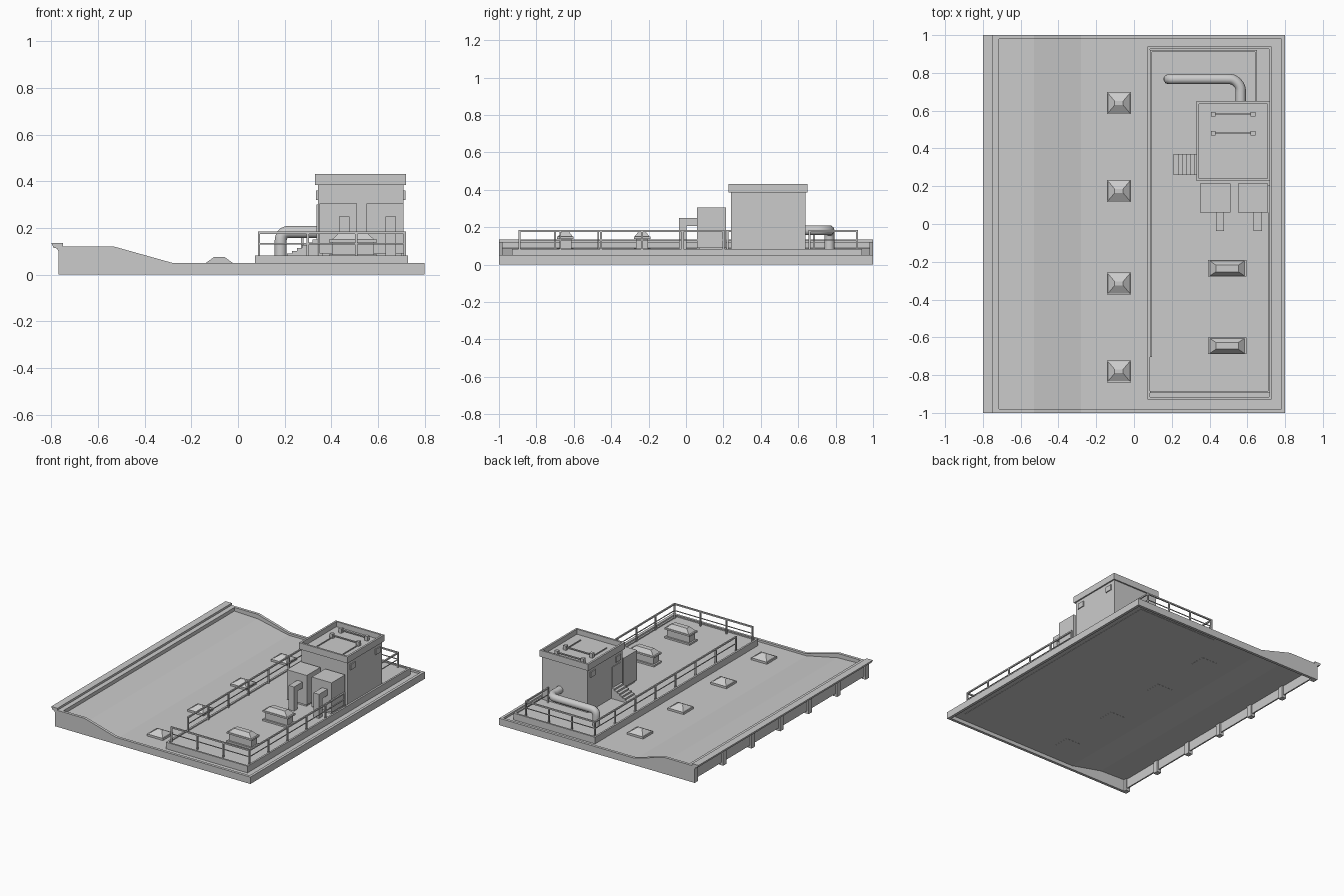
import bpy
import bmesh
from mathutils import Matrix, Vector

default_cube = bpy.data.objects.get("Cube")
if default_cube:
    bpy.data.objects.remove(default_cube, do_unlink=True)


def finish(name, bm):
    bmesh.ops.recalc_face_normals(bm, faces=bm.faces)
    mesh = bpy.data.meshes.new(name)
    bm.to_mesh(mesh)
    bm.free()
    obj = bpy.data.objects.new(name, mesh)
    bpy.context.collection.objects.link(obj)
    return obj


def add_box(bm, x0, x1, y0, y1, z0, z1):
    centre = Vector((x0 + x1, y0 + y1, z0 + z1)) / 2
    size = Matrix.Diagonal((x1 - x0, y1 - y0, z1 - z0, 1))
    return bmesh.ops.create_cube(bm, size=1, matrix=Matrix.Translation(centre) @ size)["verts"]


def boxes(name, *limits):
    bm = bmesh.new()
    for limit in limits:
        add_box(bm, *limit)
    return finish(name, bm)


def ring(name, x0, x1, y0, y1, z0, z1, t):
    """Four walls of thickness t around a rectangle."""
    return boxes(name,
                 (x0, x1, y0, y0 + t, z0, z1), (x0, x1, y1 - t, y1, z0, z1),
                 (x0, x0 + t, y0 + t, y1 - t, z0, z1), (x1 - t, x1, y0 + t, y1 - t, z0, z1))


def prism(name, outline, y0, y1):
    """Extrude an (x, z) outline along y."""
    bm = bmesh.new()
    face = bm.faces.new([bm.verts.new((x, y0, z)) for x, z in outline])
    moved = bmesh.ops.extrude_face_region(bm, geom=[face])["geom"]
    verts = [v for v in moved if isinstance(v, bmesh.types.BMVert)]
    bmesh.ops.translate(bm, verts=verts, vec=(0, y1 - y0, 0))
    return finish(name, bm)


def skylight(name, x, y, half_x, half_y, ridge_x, ridge_y, base, eave, peak, inset=0):
    """Upstand box with a projecting hipped lid."""
    bm = bmesh.new()
    lip = eave - inset
    add_box(bm, x - half_x + inset, x + half_x - inset,
            y - half_y + inset, y + half_y - inset, base, lip)
    if inset:
        add_box(bm, x - half_x, x + half_x, y - half_y, y + half_y, base, base + inset)
        add_box(bm, x - half_x, x + half_x, y - half_y, y + half_y, lip, eave)
    lid = add_box(bm, x - half_x * .9, x + half_x * .9, y - half_y * .9, y + half_y * .9, eave, peak)
    for v in lid:
        if v.co.z > (eave + peak) / 2:
            v.co.x = x + (ridge_x if v.co.x > x else -ridge_x)
            v.co.y = y + (ridge_y if v.co.y > y else -ridge_y)
    finish(name, bm)


def railing(name, start, end, spans):
    """Posts with a top and a middle rail between two floor points."""
    a, b = Vector(start), Vector(end)
    bm = bmesh.new()
    r = .005
    for i in range(spans + 1):
        p = a.lerp(b, i / spans)
        add_box(bm, p.x - r, p.x + r, p.y - r, p.y + r, FLOOR, RAIL_TOP)
    for z, t in ((RAIL_TOP, r), (.135, r / 2)):
        add_box(bm, min(a.x, b.x) - t, max(a.x, b.x) + t,
                min(a.y, b.y) - t, max(a.y, b.y) + t, z - 2 * t, z)
    finish(name, bm)


FLOOR = .075
RAIL_TOP = .185

# Stepped end parapets and the roof sheet between them
wall = [(-.755, 0), (.8, 0), (.8, .05), (-.28, .05), (-.53, .12), (-.755, .12)]
prism("front_parapet", wall, -1, -.98)
prism("back_parapet", wall, .98, 1)
boxes("left_parapet", (.78, .8, -.98, .98, 0, .05))
slope = [(.78, .035), (-.28, .035), (-.53, .088), (-.75, .095)]
prism("roof_deck", slope + [(x, z - .008) for x, z in reversed(slope)], -.98, .98)

# Decorated right side: cornice, posts and recessed panels
prism("cornice", [(-.8, .135), (-.75, .135), (-.75, .1), (-.77, .1), (-.775, .112), (-.79, .115)], -1, 1)
boxes("right_parapet", (-.755, -.715, -.98, .98, .088, .12))
POSTS = 7
spacing = 1.96 / (POSTS - 1)
post_y = [-.98 + i * spacing for i in range(POSTS)]
boxes("right_posts", *[(-.77, -.735, y - .02, y + .02, 0, .11) for y in post_y])
boxes("right_panels", *[(-.755, -.745, y + .02, y + spacing - .02, .018, .1) for y in post_y[:-1]])

# Raised platform with a low rim
boxes("platform", (.08, .72, -.92, .93, .025, FLOOR))
ring("platform_rim", .072, .728, -.93, .94, .03, .083, .013)

# Railings
railing("front_railing", (.09, -.89), (.715, -.89), 3)
railing("left_railing", (.715, -.89), (.715, .2), 5)
railing("right_railing", (.09, -.7), (.09, .915), 7)
railing("back_railing", (.09, .915), (.645, .915), 3)
railing("back_side_railing", (.645, .66), (.645, .915), 1)

# Skylights
for i, y in enumerate((-.78, -.315, .175, .64)):
    skylight(f"deck_skylight_{i}", -.08, y, .064, .058, .022, .01, .026, .05, .076)
for i, y in enumerate((-.645, -.235)):
    skylight(f"platform_skylight_{i}", .493, y, .102, .044, .06, .018, FLOOR, .15, .178, .012)

# Stair house with a hollow top
boxes("house_walls", (.342, .71, .24, .64, FLOOR, .395))
ring("house_parapet", .33, .72, .228, .65, .385, .432, .014)
for side, x in (("right", .342), ("left", .71)):
    for i, y in enumerate((.295, .585)):
        ring(f"{side}_vent_frame_{i}", x - .008, x + .008, y - .027, y + .027, .32, .36, .006)
boxes("house_door", (.337, .345, .265, .36, .15, .3))

# Fixtures on the house roof
fixtures = [(x, y) for x in (.42, .63) for y in (.48, .58)]
boxes("roof_fixtures", *[(x - .012, x + .012, y - .012, y + .012, .395, .428) for x, y in fixtures])
boxes("roof_rods",
      *[(.42, .63, y - .004, y + .004, .41, .418) for y in (.48, .58)],
      *[(x - .003, x + .003, .31, .48, .395, .402) for x in (.42, .63)])

# Steps up to the door
STEPS = 6
tread = .13 / STEPS
boxes("steps", *[(.21 + i * tread, .21 + (i + 1) * tread, .26, .37, FLOOR, .09 + i * .012)
                 for i in range(STEPS)])

# Air handling units with elbow ducts
for i, x in enumerate((.43, .63)):
    boxes(f"air_unit_{i}", (x - .08, x + .08, .06, .215, .09, .305),
          (x - .07, x + .07, .07, .205, FLOOR, .09))
    d = x + .025
    boxes(f"unit_duct_{i}", (d - .022, d + .022, -.038, .06, .205, .25),
          (d - .022, d + .022, -.038, .002, FLOOR, .205))

# Bent pipe from the house wall down to the platform
curve = bpy.data.curves.new("bent_pipe", "CURVE")
curve.dimensions = "3D"
curve.bevel_depth = .027
curve.bevel_resolution = 3
spline = curve.splines.new("BEZIER")
path = [((.565, .63, .183), (0, 1, 0)), ((.565, .71, .183), (0, 1, 0)),
        ((.51, .767, .183), (-1, 0, 0)), ((.22, .767, .183), (-1, 0, 0)),
        ((.183, .767, .145), (0, 0, -1)), ((.183, .767, .07), (0, 0, -1))]
spline.bezier_points.add(len(path) - 1)
for point, (co, direction) in zip(spline.bezier_points, path):
    point.co = co
    point.handle_left = Vector(co) - Vector(direction) * .025
    point.handle_right = Vector(co) + Vector(direction) * .025
spline.resolution_u = 6
spline.use_smooth = True
pipe = bpy.data.objects.new("bent_pipe", curve)
bpy.context.collection.objects.link(pipe)
